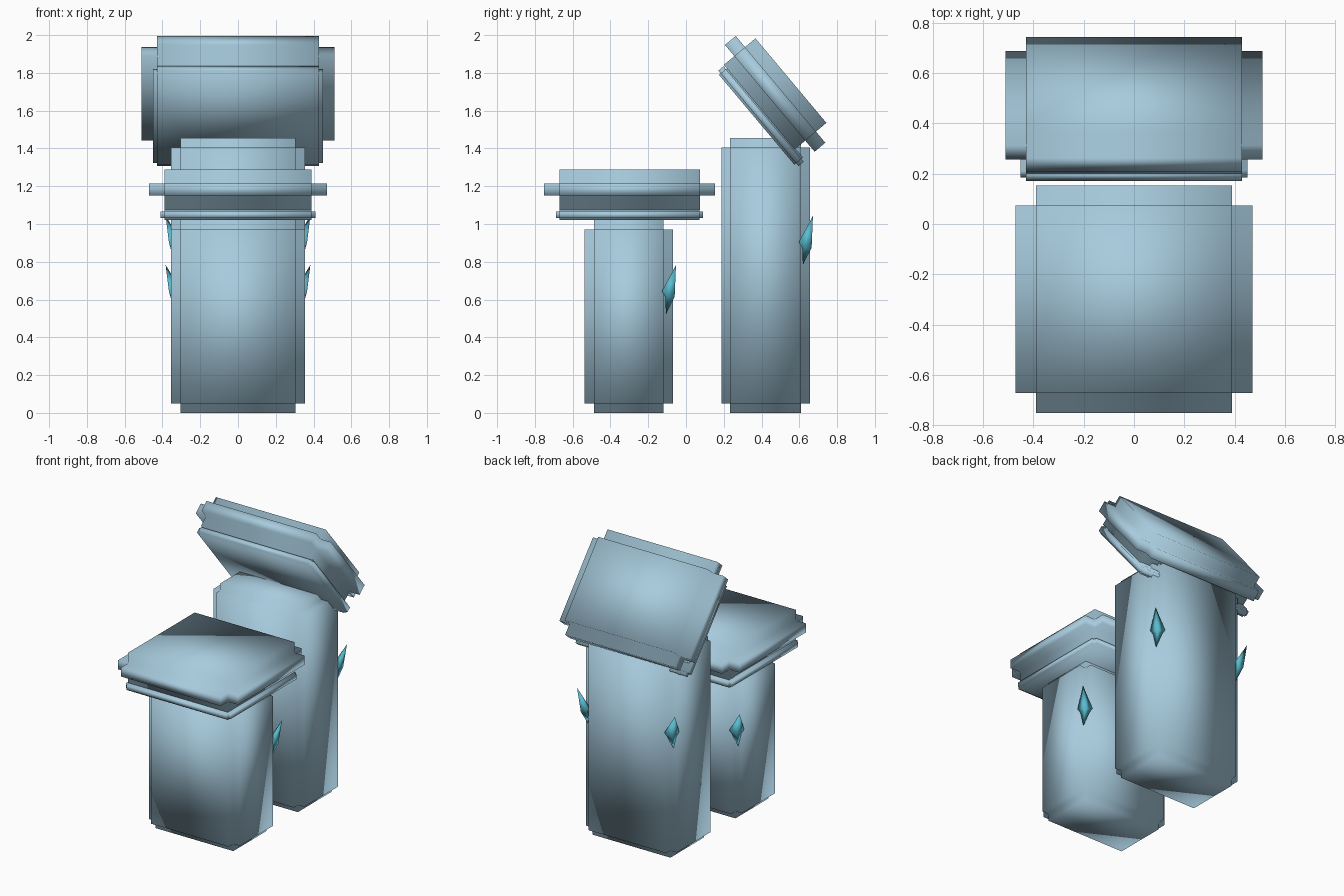
import bpy, bmesh, math
from itertools import product
from mathutils import Vector, Matrix

if "Cube" in bpy.data.objects:
    bpy.data.objects.remove(bpy.data.objects["Cube"])


def material(name, rgb):
    m = bpy.data.materials.new(name)
    m.diffuse_color = (*rgb, 1)
    m.use_nodes = True
    m.node_tree.nodes["Principled BSDF"].inputs["Base Color"].default_value = m.diffuse_color
    return m


BLUE = material("pale_blue", (0.39, 0.60, 0.73))
TEAL = material("teal", (0.10, 0.50, 0.63))


def finish(bm, name, mat):
    bmesh.ops.recalc_face_normals(bm, faces=bm.faces)
    for f in bm.faces:
        f.smooth = True
    me = bpy.data.meshes.new(name)
    bm.to_mesh(me)
    bm.free()
    me.materials.append(mat)
    ob = bpy.data.objects.new(name, me)
    bpy.context.collection.objects.link(ob)
    return ob


def stepped_box(name, centre, half, notch, tilt=0.0):
    """Box whose edges are cut back in a square step on every side."""
    bm = bmesh.new()
    grid = [(-h, -h + n, h - n, h) for h, n in zip(half, notch)]
    solid = {c for c in product(range(3), repeat=3) if sum(i != 1 for i in c) <= 1}
    verts = {}

    def vert(key):
        if key not in verts:
            verts[key] = bm.verts.new([grid[a][key[a]] for a in range(3)])
        return verts[key]

    for cell in solid:
        for axis, side in product(range(3), (0, 1)):
            nb = list(cell)
            nb[axis] += 1 if side else -1
            if tuple(nb) in solid:
                continue
            u, w = (axis + 1) % 3, (axis + 2) % 3
            corners = []
            for du, dw in ((0, 0), (1, 0), (1, 1), (0, 1)):
                k = list(cell)
                k[axis] += side
                k[u] += du
                k[w] += dw
                corners.append(vert(tuple(k)))
            bm.faces.new(corners)
    bm.transform(Matrix.Translation(centre) @ Matrix.Rotation(tilt, 4, 'X'))
    return finish(bm, name, BLUE)


def corner_spike(name, side, dy, dz):
    """Small kite-shaped fin wrapped around a rear corner of a pillar."""
    bm = bmesh.new()
    rim = [(.383, -.053, .783), (.366, -.127, .645), (.356, -.110, .615),
           (.335, -.106, .524), (.315, -.069, .615), (.298, -.059, .645)]
    place = lambda p: bm.verts.new((p[0] * side, p[1] + dy, p[2] + dz))
    ring = [place(p) for p in rim]
    ridge = place((.358, -.060, .615))
    back = place((.318, -.105, .640))
    for i in range(6):
        a, b = ring[i], ring[(i + 1) % 6]
        bm.faces.new((a, b, ridge))
        bm.faces.new((b, a, back))
    return finish(bm, name, TEAL)


# Pillars
stepped_box("front_pillar", (0, -.303, .51), (.355, .235, .51), (.05, .05, .05))
stepped_box("rear_pillar", (0, .422, .7275), (.355, .235, .7275), (.05, .047, .05))

# Flat lid and its rim on the front pillar
stepped_box("front_lid", (0, -.299, 1.182), (.47, .452, .107), (.08, .08, .075))
stepped_box("front_lid_rim", (0, -.299, 1.049), (.41, .39, .029), (.02, .02, .012))

# Tilted lid and its rim on the rear pillar
tilt = math.radians(-50)
stepped_box("rear_lid", (0, .472, 1.689), (.51, .369, .109), (.08, .077, .072), tilt)
stepped_box("rear_lid_rim", (0, .397, 1.571), (.45, .33, .03), (.02, .02, .012), tilt)

# Corner spikes
for side, label in ((1, "right"), (-1, "left")):
    corner_spike("front_spike_" + label, side, 0, 0)
    corner_spike("rear_spike_" + label, side, .725, .26)
